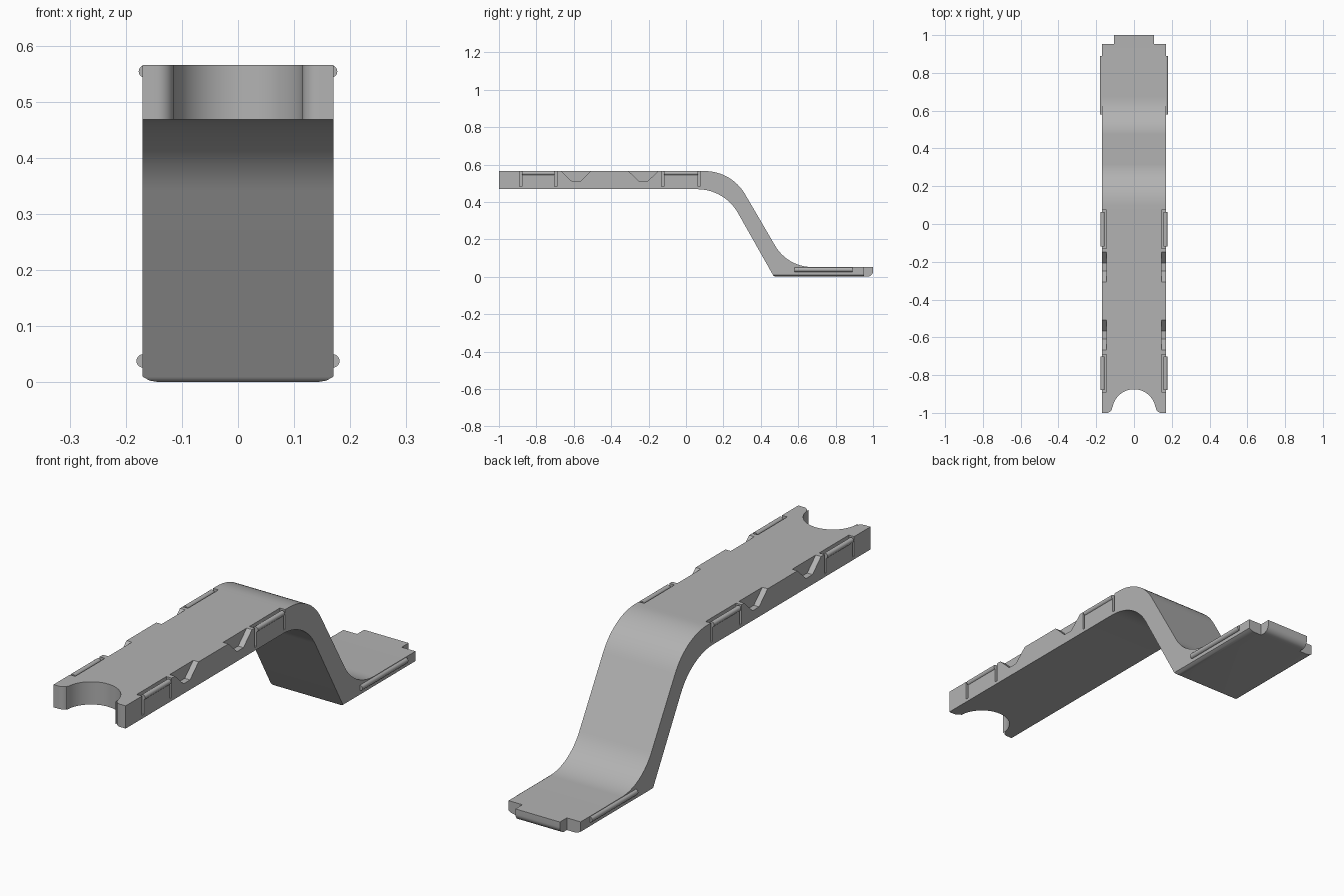
import bpy, bmesh, math
from mathutils import Vector

default = bpy.data.objects.get("Cube")
if default:
    bpy.data.objects.remove(default, do_unlink=True)

grey = bpy.data.materials.new("plain grey")
grey.use_nodes = True
grey.diffuse_color = (0.45, 0.45, 0.45, 1)
grey.node_tree.nodes["Principled BSDF"].inputs["Base Color"].default_value = grey.diffuse_color

HALF = 0.17      # half width of the strip
TOP = 0.565      # upper deck top
UNDER = 0.468    # upper deck underside
PLATE = 0.052    # foot plate top


def prism(name, points, axis, low, high):
    """Extrude a 2D outline along x (points are y, z), y (x, z) or z (x, y)."""
    bm = bmesh.new()
    place = {"x": lambda a, b: (low, a, b),
             "y": lambda a, b: (a, low, b),
             "z": lambda a, b: (a, b, low)}[axis]
    face = bm.faces.new([bm.verts.new(place(a, b)) for a, b in points])
    direction = Vector([float(axis == c) for c in "xyz"]) * (high - low)
    grown = bmesh.ops.extrude_face_region(bm, geom=[face])["geom"]
    bmesh.ops.translate(bm, vec=direction,
                        verts=[v for v in grown if isinstance(v, bmesh.types.BMVert)])
    bmesh.ops.recalc_face_normals(bm, faces=bm.faces)
    mesh = bpy.data.meshes.new(name)
    bm.to_mesh(mesh)
    bm.free()
    mesh.materials.append(grey)
    obj = bpy.data.objects.new(name, mesh)
    bpy.context.collection.objects.link(obj)
    return obj


def arc(cx, cy, r, start, end, steps=16):
    angles = [math.radians(start + (end - start) * i / steps) for i in range(steps + 1)]
    return [(cx + r * math.cos(a), cy + r * math.sin(a)) for a in angles]


def box(a0, a1, b0, b1):
    return [(a0, b0), (a1, b0), (a1, b1), (a0, b1)]


def cut(target, cutter):
    cutter.hide_render = True
    mod = target.modifiers.new("cut", "BOOLEAN")
    mod.operation = "DIFFERENCE"
    mod.solver = "EXACT"
    mod.object = cutter
    bpy.context.view_layer.objects.active = target
    bpy.ops.object.modifier_apply(modifier=mod.name)
    bpy.data.objects.remove(cutter, do_unlink=True)


def smooth(obj):
    bpy.ops.object.select_all(action="DESELECT")
    obj.select_set(True)
    bpy.context.view_layer.objects.active = obj
    bpy.ops.object.shade_smooth_by_angle(angle=math.radians(25))


# Strip: deck, bend, 60 degree ramp and foot plate in one side profile
R = 0.25
profile = [(-1, UNDER), (-1, TOP)]
profile += arc(0.1, TOP - R, R, 90, 30)
profile += arc(0.675, PLATE + 0.23, 0.23, 210, 270)
profile += [(1, PLATE)]
profile += arc(0.97, 0.03, 0.03, 0, -90, 8)
profile += arc(0.482, 0.02, 0.02, 270, 210, 6)
profile += arc(0.06, UNDER - R, R, 30, 90)
strip = prism("bent_strip", profile, "x", -HALF, HALF)

# Rounded bite in the front end, leaving two soft prongs
bite = arc(0, -0.99, 0.115, 0, 180, 28)
bite += arc(-0.145, -0.97, 0.03, 0, -90, 8)
bite += [(-0.145, -1.1), (0.145, -1.1)]
bite += arc(0.145, -0.97, 0.03, -90, -180, 8)
cut(strip, prism("bite_cutter", bite, "z", 0.4, 0.7))

clips = ((-0.89, -0.69), (-0.13, 0.075))
for side, s in (("left", 1), ("right", -1)):
    inner, outer = s * 0.145, s * 0.2

    # Corner steps beside the end tab
    cut(strip, prism("corner_cutter", box(s * 0.105, outer, 0.953, 1.1), "z", -0.1, 0.2))
    # Softened lower edge of the foot plate
    wedge = [(s * 0.14, 0), (s * 0.158, 0.003), (s * HALF, 0.01), (outer, 0.02),
             (outer, -0.05), (s * 0.14, -0.05)]
    cut(strip, prism("edge_cutter", wedge, "y", 0.4, 1.1))

    # V notches in the upper edges
    for y in (-0.588, -0.228):
        notch = [(y - 0.022, 0.51), (y + 0.022, 0.51), (y + 0.137, 0.62), (y - 0.137, 0.62)]
        cut(strip, prism("notch_cutter", notch, "x", inner, outer))

    # Spring clips standing in narrow slots, each with a rounded lip
    for place, (y0, y1) in zip(("front", "middle"), clips):
        cut(strip, prism("slot_cutter", box(y0, y1, 0.482, 0.7), "x", inner, outer))
        y0, y1 = y0 + 0.012, y1 - 0.012
        prism(f"{side}_{place}_clip",
              box(s * 0.156, s * HALF, 0.478, 0.556), "y", y0, y1)
        smooth(prism(f"{side}_{place}_clip_lip",
                     arc(s * 0.166, 0.554, 0.011, 0, 345, 23), "y", y0, y1))

    # Long rounded rib on the foot plate
    smooth(prism(f"{side}_plate_rib",
                 arc(s * 0.169, 0.038, 0.012, 0, 345, 23), "y", 0.58, 0.89))

smooth(strip)
